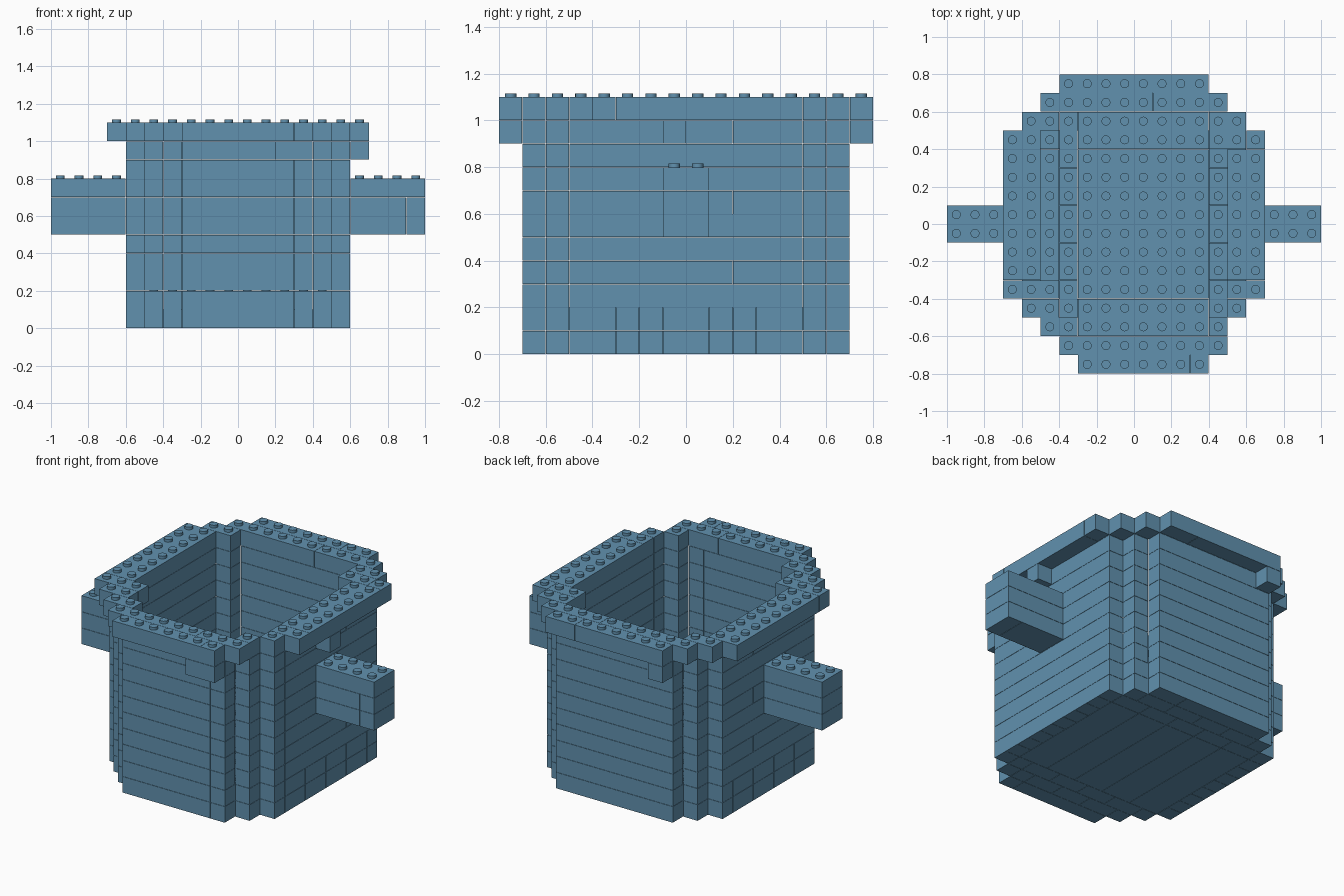
import bpy, bmesh, math
from mathutils import Matrix, Vector

if "Cube" in bpy.data.objects:
    bpy.data.objects.remove(bpy.data.objects["Cube"])

U = 0.1          # one grid cell and one course height
GAP = 0.0008     # hairline joint between bricks

blue = bpy.data.materials.new("dusty_blue")
blue.diffuse_color = (0.12, 0.285, 0.43, 1)
blue.use_nodes = True
blue.node_tree.nodes["Principled BSDF"].inputs["Base Color"].default_value = blue.diffuse_color


def rows(table):
    """Cells from {row: (first column, end column)}."""
    return {(i, j) for j, (a, b) in table.items() for i in range(a, b)}


def rect(x0, x1, y0, y1):
    return {(i, j) for i in range(x0, x1) for j in range(y0, y1)}


# stepped outlines of the pot and of the wider rim
body = rows({-7: (-3, 4), -6: (-4, 5), -5: (-5, 6), 5: (-5, 5), 6: (-4, 4),
             **{j: (-6, 6) for j in range(-4, 5)}})
lip = rows({-8: (-3, 4), -7: (-4, 5), -6: (-5, 5), -5: (-6, 6),
            5: (-6, 6), 6: (-5, 5), 7: (-4, 4),
            **{j: (-7, 7) for j in range(-4, 5)}})
hollow = {(i, j) for i, j in body
          if {(i + 1, j), (i - 1, j), (i, j + 1), (i, j - 1)} <= body}
wall = body - hollow
ring = (lip - hollow) | {(4, 4), (-5, -4)}


def split(cells, along_x, limit, wide=2):
    """Divide a set of cells into brick rectangles."""
    flip = (lambda c: c) if along_x else (lambda c: (c[1], c[0]))
    left = {flip(c) for c in cells}
    out = []
    while left:
        a, b = min(left, key=lambda c: (c[1], c[0]))
        n = 1
        while n < limit and (a + n, b) in left:
            n += 1
        m = 1
        while m < wide and all((a + k, b + m) in left for k in range(n)):
            m += 1
        left -= rect(a, a + n, b, b + m)
        out.append((a, a + n, b, b + m) if along_x else (b, b + m, a, a + n))
    return out


def add_bricks(bm, bricks, layer):
    for x0, x1, y0, y1 in bricks:
        size = Vector((x1 - x0, y1 - y0, 1)) * U - Vector((GAP, GAP, GAP)) * 2
        mid = Vector((x0 + x1, y0 + y1, 2 * layer + 1)) * U / 2
        bmesh.ops.create_cube(bm, size=1, matrix=Matrix.Translation(mid)
                              @ Matrix.Diagonal((*size, 1)))


def add_studs(bm, cells, z):
    for i, j in sorted(cells):
        bmesh.ops.create_cone(
            bm, cap_ends=True, segments=14, radius1=0.024, radius2=0.024, depth=0.018,
            matrix=Matrix.Translation(((i + 0.5) * U, (j + 0.5) * U, z + 0.007)))


def finish(bm, name):
    mesh = bpy.data.meshes.new(name)
    bm.to_mesh(mesh)
    bm.free()
    mesh.materials.append(blue)
    ob = bpy.data.objects.new(name, mesh)
    bpy.context.collection.objects.link(ob)
    bpy.context.view_layer.objects.active = ob
    ob.select_set(True)
    bpy.ops.object.shade_smooth_by_angle(angle=math.radians(30))
    ob.select_set(False)


# solid base, two courses laid crosswise, studs inside the hollow
bm = bmesh.new()
for layer in range(2):
    add_bricks(bm, split(wall, True, 6, 1), layer)
    add_bricks(bm, split(hollow, layer == 1, 8), layer)
add_studs(bm, hollow, 2 * U)
finish(bm, "base")

# hollow wall: front and back runs across, long sides lengthwise
ends = {c for c in wall if c[1] < -4 or c[1] > 4}
bm = bmesh.new()
for layer in range(2, 10):
    add_bricks(bm, split(ends, True, 6, 1), layer)
    add_bricks(bm, split(wall - ends, False, 10 if layer % 3 else 6, 1), layer)
finish(bm, "wall")

# overhanging rim with studs
ends = {c for c in ring if c[1] < -3 or c[1] > 4}
bm = bmesh.new()
add_bricks(bm, split(ends, True, 6, 1), 10)
add_bricks(bm, split(ring - ends, False, 8), 10)
add_studs(bm, ring, 11 * U)
finish(bm, "rim")

# small supports under the rim: front, back and right side
bm = bmesh.new()
add_bricks(bm, [(2, 4, -8, -7), (-4, -3, 7, 8), (6, 7, -1, 0)], 9)
finish(bm, "rim_supports")

# stubby handles on both sides
for name, x0 in (("right_handle", 6), ("left_handle", -10)):
    cells = rect(x0, x0 + 4, -1, 1)
    bm = bmesh.new()
    for layer in (5, 6, 7):
        add_bricks(bm, split(cells, True, 3 if x0 > 0 and layer < 7 else 4), layer)
    add_studs(bm, cells, 8 * U)
    finish(bm, name)
